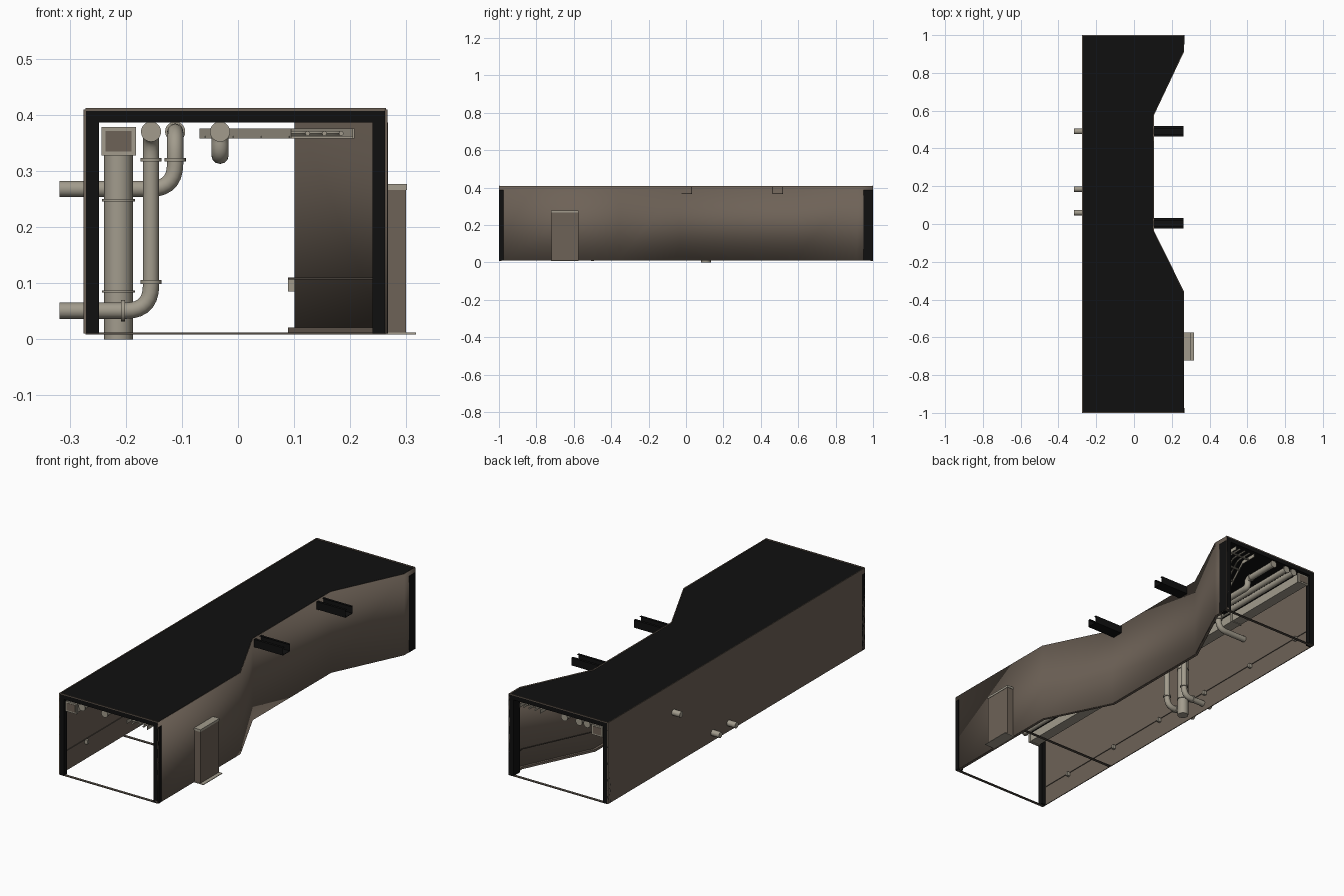
import bpy, bmesh, math
from mathutils import Vector

if "Cube" in bpy.data.objects:
    bpy.data.objects.remove(bpy.data.objects["Cube"])


def material(name, rgb):
    m = bpy.data.materials.new(name)
    m.diffuse_color = (*rgb, 1)
    m.use_nodes = True
    m.node_tree.nodes["Principled BSDF"].inputs["Base Color"].default_value = m.diffuse_color
    return m


TAUPE = material("taupe_wall", (0.155, 0.122, 0.095))
BLACK = material("black_frame", (0.005, 0.005, 0.005))
GREY = material("warm_grey_pipe", (0.36, 0.33, 0.265))
DARK = material("dark_brown_trim", (0.09, 0.075, 0.06))


def finish(name, bm, mat):
    bmesh.ops.recalc_face_normals(bm, faces=bm.faces[:])
    me = bpy.data.meshes.new(name)
    bm.to_mesh(me)
    bm.free()
    me.materials.append(mat)
    ob = bpy.data.objects.new(name, me)
    bpy.context.collection.objects.link(ob)
    return ob


def smooth(ob, angle=35):
    bpy.ops.object.select_all(action='DESELECT')
    ob.select_set(True)
    bpy.context.view_layer.objects.active = ob
    bpy.ops.object.shade_smooth_by_angle(angle=math.radians(angle))


def box(name, x0, x1, y0, y1, z0, z1, mat):
    bm = bmesh.new()
    bmesh.ops.create_cube(bm, size=1)
    for v in bm.verts:
        v.co = ((x0 + x1) / 2 + v.co.x * (x1 - x0),
                (y0 + y1) / 2 + v.co.y * (y1 - y0),
                (z0 + z1) / 2 + v.co.z * (z1 - z0))
    return finish(name, bm, mat)


def strip(name, pts, z0, z1, thick, mat):
    """Upright band along a plan path."""
    bm = bmesh.new()
    cols = [(bm.verts.new((x, y, z0)), bm.verts.new((x, y, z1))) for x, y in pts]
    for a, b in zip(cols, cols[1:]):
        bm.faces.new((a[0], b[0], b[1], a[1]))
    ob = finish(name, bm, mat)
    mod = ob.modifiers.new("thickness", 'SOLIDIFY')
    mod.thickness, mod.offset = thick, 0
    return ob


def rounded(pts, r, steps=7):
    """Replace the corners of a path with smooth bends."""
    pts = [Vector(p) for p in pts]
    out = [pts[0]]
    for a, p, b in zip(pts, pts[1:], pts[2:]):
        da, db = (a - p).normalized(), (b - p).normalized()
        s, e = p + da * r, p + db * r
        for i in range(steps + 1):
            t = i / steps
            out.append(s * (1 - t) ** 2 + p * 2 * t * (1 - t) + e * t * t)
    return out + [pts[-1]]


def pipe(name, pts, radius, mat=GREY, bend=0.045, res=4):
    path = rounded(pts, bend)
    cu = bpy.data.curves.new(name, 'CURVE')
    cu.dimensions = '3D'
    cu.bevel_depth, cu.bevel_resolution, cu.use_fill_caps = radius, res, True
    sp = cu.splines.new('POLY')
    sp.points.add(len(path) - 1)
    for q, p in zip(sp.points, path):
        q.co = (*p, 1)
    cu.materials.append(mat)
    ob = bpy.data.objects.new(name, cu)
    bpy.context.collection.objects.link(ob)
    bpy.ops.object.select_all(action='DESELECT')
    ob.select_set(True)
    bpy.context.view_layer.objects.active = ob
    bpy.ops.object.convert(target='MESH')
    smooth(bpy.context.view_layer.objects.active)


def flange(name, pos, axis, radius, depth=0.007):
    bm = bmesh.new()
    bmesh.ops.create_cone(bm, cap_ends=True, segments=20, radius1=radius, radius2=radius, depth=depth)
    ob = finish(name, bm, GREY)
    ob.location = pos
    ob.rotation_euler = {'x': (0, math.pi / 2, 0), 'y': (math.pi / 2, 0, 0), 'z': (0, 0, 0)}[axis]
    smooth(ob)


# plan outline of the pinched right-hand wall
WALL = [(0.264, -1), (0.264, -0.36), (0.103, -0.035), (0.103, 0.575), (0.264, 0.915), (0.264, 1)]


def shift(d):
    return [(x + d, y) for x, y in WALL]


# walls
smooth(strip("right_wall", WALL, 0.01, 0.41, 0.004, TAUPE))
strip("left_wall", [(-0.273, -1), (-0.273, 1)], 0.01, 0.41, 0.004, TAUPE)

# roof slab
bm = bmesh.new()
outline = [(-0.272, -1)] + shift(-0.001) + [(-0.272, 1)]
face = bm.faces.new([bm.verts.new((x, y, 0.386)) for x, y in outline])
ext = bmesh.ops.extrude_face_region(bm, geom=[face])
bmesh.ops.translate(bm, vec=(0, 0, 0.021), verts=[v for v in ext["geom"] if isinstance(v, bmesh.types.BMVert)])
finish("roof", bm, BLACK)

# end frames, roof lips and floor ties
for tag, s in (("front", -1), ("back", 1)):
    depth = 0.025 if s < 0 else 0.05
    ys = sorted((s * 1.0, s * (1 - depth)))
    box(tag + "_left_post", -0.275, -0.248, s - 0.0 if s < 0 else 0.975, -0.975 if s < 0 else 1, 0.01, 0.386, BLACK)
    box(tag + "_right_post", 0.24, 0.267, ys[0], ys[1], 0.01, 0.386, BLACK)
    yl = sorted((s * 1.0, s * 0.996))
    box(tag + "_roof_lip", -0.272, 0.264, yl[0], yl[1], 0.407, 0.412, TAUPE)
for i, y in enumerate((-0.993, -0.5, 0.993)):
    box(f"floor_tie_{i}", -0.272, 0.263, y - 0.007, y + 0.007, 0.009, 0.012, DARK)

# roof channels bridging the pinched part
for i, y in enumerate((0.003, 0.49)):
    box(f"channel_base_{i}", 0.103, 0.262, y - 0.028, y + 0.028, 0.366, 0.368, BLACK)
    for j, s in enumerate((-1, 1)):
        box(f"channel_side_{i}_{j}", 0.103, 0.262, y + s * 0.027 - 0.001, y + s * 0.027 + 0.001, 0.366, 0.404, BLACK)
        box(f"channel_lip_{i}_{j}", 0.103, 0.262, y + s * 0.022 - 0.006, y + s * 0.022 + 0.006, 0.402, 0.404, BLACK)

# doorway box, lintel and sill
box("door_box", 0.262, 0.299, -0.72, -0.576, 0.012, 0.266, TAUPE)
box("door_lintel", 0.262, 0.301, -0.722, -0.574, 0.266, 0.277, GREY)
box("door_sill", 0.262, 0.317, -0.722, -0.574, 0.009, 0.012, GREY)

# skirting, handrail and brackets along the right wall
strip("skirting", shift(-0.008), 0.01, 0.021, 0.012, TAUPE)
strip("right_handrail", shift(-0.012), 0.107, 0.11, 0.004, DARK)
for i, (x, y) in enumerate([(0.264, -0.9), (0.264, -0.5), (0.103, 0.02), (0.103, 0.27), (0.103, 0.52)]):
    box(f"right_bracket_{i}", x - 0.014, x - 0.002, y - 0.006, y + 0.006, 0.085, 0.107, GREY)

# brackets and thin rail along the left wall
box("left_rail", -0.271, -0.268, -0.97, 0.97, 0.106, 0.11, DARK)
for i in range(6):
    y = -0.8 + 0.335 * i
    box(f"left_bracket_{i}", -0.271, -0.255, y - 0.006, y + 0.006, 0.088, 0.108, GREY)

# square ceiling duct with flanges and a round drop
box("square_duct", -0.240, -0.186, -0.99, 0.99, 0.331, 0.375, GREY)
for i, y in enumerate((-0.99, -0.5, 0.0, 0.5, 0.99)):
    box(f"duct_flange_{i}", -0.243, -0.182, y - 0.005, y + 0.005, 0.328, 0.378, GREY)
for i, y in enumerate((-0.9955, 0.9955)):
    box(f"duct_mouth_{i}", -0.236, -0.19, y - 0.001, y + 0.001, 0.335, 0.371, TAUPE)
pipe("duct_drop", [(-0.213, 0.107, 0.0), (-0.213, 0.107, 0.34)], 0.0255, res=6)
for z in (0.085, 0.248):
    flange("drop_ring", (-0.213, 0.107, z), 'z', 0.029, 0.004)

# ceiling pipes that drop and leave through the left wall: x, end y, drop y, exit z
RUNS = [("low_pipe_a", -0.155, -0.99, 0.06, 0.051),
        ("low_pipe_b", -0.155, 0.99, 0.185, 0.051),
        ("high_pipe", -0.112, 0.99, 0.49, 0.268)]
for name, x, y0, y1, z in RUNS:
    pipe(name, [(x, y0, 0.37), (x, y1, 0.37), (x, y1, z), (-0.318, y1, z)], 0.0145)
    s = 1 if y0 > y1 else -1
    flange(name + "_end", (x, y0, 0.37), 'y', 0.018)
    flange(name + "_run_ring", (x, y1 + s * 0.055, 0.37), 'y', 0.018)
    flange(name + "_top_ring", (x, y1, 0.32), 'z', 0.019)
    if z < 0.1:
        flange(name + "_low_ring", (x, y1, 0.102), 'z', 0.019)
        flange(name + "_side_ring", (-0.205, y1, z), 'x', 0.019)

# centre pipe dipping beneath the cable tray
pipe("centre_pipe", [(-0.032, -0.99, 0.37), (-0.032, -0.3, 0.37), (-0.032, -0.3, 0.328),
                     (-0.032, 0.8, 0.328), (-0.032, 0.8, 0.37), (-0.032, 0.99, 0.37)], 0.0155, bend=0.02)
for y in (-0.99, -0.325, 0.825, 0.99):
    flange("centre_ring", (-0.032, y, 0.37), 'y', 0.018)

# cable tray following the right wall
for i, d in enumerate((-0.17, -0.058)):
    strip(f"tray_rail_{i}", shift(d), 0.358, 0.376, 0.003, GREY)


def wall_x(y):
    for (xa, ya), (xb, yb) in zip(WALL, WALL[1:]):
        if ya <= y <= yb:
            return xa + (xb - xa) * (y - ya) / (yb - ya)


for i in range(20):
    y = -0.96 + i * 0.101
    x = wall_x(y)
    box(f"tray_rung_{i}", x - 0.17, x - 0.058, y - 0.005, y + 0.005, 0.358, 0.362, GREY)
for i, d in enumerate((-0.14, -0.11, -0.08)):
    pipe(f"tray_cable_{i}", [(x, y, 0.367) for x, y in shift(d)], 0.0045, bend=0.03, res=1)
